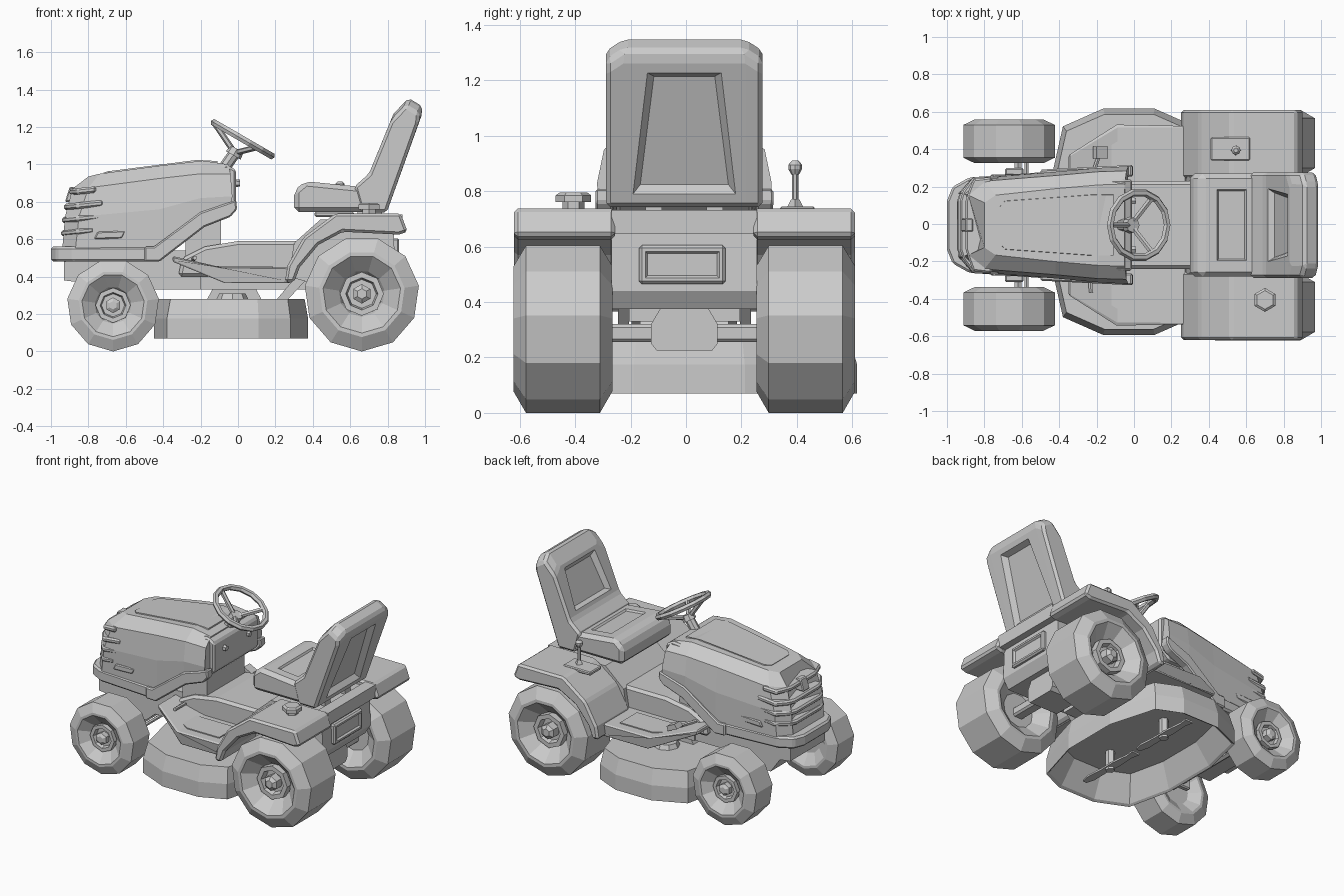
import bpy, bmesh, math
from mathutils import Vector, Matrix

old = bpy.data.objects.get("Cube")
if old:
    bpy.data.objects.remove(old, do_unlink=True)

grey = bpy.data.materials.new("plain_grey")
grey.use_nodes = True
grey.diffuse_color = (0.6, 0.6, 0.6, 1)
grey.node_tree.nodes["Principled BSDF"].inputs["Base Color"].default_value = (0.6, 0.6, 0.6, 1)
MID = -0.006   # y of the mower's own centre line
SIDES = (("left", 1), ("right", -1))


def loft(name, rings, bevel=0.0, recesses=(), twist=None):
    """Skin closed rings, cap both ends, chamfer, then sink chosen faces."""
    bm = bmesh.new()
    rows = [[bm.verts.new(Vector(p) + Vector((0, MID, 0))) for p in r] for r in rings]
    n = len(rows[0])
    for a, b in zip(rows, rows[1:]):
        for i in range(n):
            j = (i + 1) % n
            bm.faces.new((a[i], a[j], b[j], b[i]))
    bm.faces.new(rows[0][::-1])
    bm.faces.new(rows[-1])
    bmesh.ops.recalc_face_normals(bm, faces=bm.faces)
    if bevel:
        edges = [e for e in bm.edges if e.calc_face_angle(0) > 0.4]
        bmesh.ops.bevel(bm, geom=edges, offset=bevel, segments=1, affect='EDGES')
    for direction, width, depth, taper in recesses:
        d = Vector(direction).normalized()
        bm.normal_update()
        facing = [f for f in bm.faces if f.normal.dot(d) > 0.8]
        face = max(facing, key=lambda f: f.calc_area())
        bmesh.ops.inset_region(bm, faces=[face], thickness=width, depth=0, use_even_offset=True)
        middle = face.calc_center_median().z
        for v in face.verts:
            if v.co.z > middle:
                v.co.y = MID + (v.co.y - MID) * taper
        bmesh.ops.inset_region(bm, faces=[face], thickness=abs(depth), depth=depth)
    if twist:
        bm.transform(twist)
    mesh = bpy.data.meshes.new(name)
    bm.to_mesh(mesh)
    bm.free()
    mesh.materials.append(grey)
    obj = bpy.data.objects.new(name, mesh)
    bpy.context.collection.objects.link(obj)


def prism(name, pts, y0, y1, bevel=0.0, **kw):
    loft(name, [[(x, y, z) for x, z in pts] for y in (y0, y1)], bevel, **kw)


def slab(name, pts, z0, z1, bevel=0.0, **kw):
    loft(name, [[(x, y, z) for x, y in pts] for z in (z0, z1)], bevel, **kw)


def box(name, x, y, z, bevel=0.0, **kw):
    slab(name, [(x[0], y[0]), (x[1], y[0]), (x[1], y[1]), (x[0], y[1])], z[0], z[1], bevel, **kw)


def lathe(name, centre, axis, profile, n):
    """Profile of (radius, offset along axis)."""
    q = Vector(axis).to_track_quat('Z', 'Y')
    turn = [math.tau * i / n - math.pi / 2 for i in range(n)]
    loft(name, [[Vector(centre) + q @ Vector((r * math.cos(a), r * math.sin(a), o))
                 for a in turn] for r, o in profile])


def rod(name, p, q, r, n=8):
    d = Vector(q) - Vector(p)
    lathe(name, p, d, [(r, 0), (r, d.length)], n)


def mirrored(half):
    return half + [(x, -y) for x, y in reversed(half)]


# Wheels: chamfered tyre, dished rim, hub nut
def wheel(name, x, y, s, r, half):
    c = (x, s * y, r)
    lathe(name + "_tyre", c, (0, s, 0), [
        (r * .38, -half * .6), (r * .68, -half), (r * .75, -half), (r, -half * .75), (r, half * .75),
        (r * .75, half), (r * .68, half), (r * .40, half * .55), (r * .36, half * .4)], 11)
    lathe(name + "_rim", c, (0, s, 0), [
        (r * .38, 0), (r * .38, half * .72), (r * .28, half * .72), (r * .25, half * .5)], 8)
    lathe(name + "_hub", c, (0, s, 0), [(r * .17, 0), (r * .17, half * .8), (r * .09, half * .9)], 6)


for side, s in SIDES:
    wheel("front_wheel_" + side, -.668, .448, s, .247, .117)
    wheel("rear_wheel_" + side, .662, .438, s, .308, .178)

# Axles and gearbox
box("rear_axle", (.62, .70), (-.35, .35), (.255, .32), .012)
loft("gearbox", [[(.54, -y, z), (.76, -y, z), (.76, y, z), (.54, y, z)] for y, z in
                 ((.10, .225), (.12, .25), (.12, .32), (.085, .38))])
rod("front_axle", (-.62, -.36, .245), (-.62, .36, .245), .022, 6)
rod("tie_rod", (-.575, -.34, .235), (-.575, .34, .235), .012, 6)
for side, s in SIDES:
    box("steering_knuckle_" + side, (-.69, -.59), (s * .285 - .02, s * .285 + .02), (.21, .285), .008)

# Chassis
prism("front_frame", [(-.93, .38), (-.85, .37), (-.78, .27), (-.57, .27), (-.5, .33), (-.1, .33), (-.1, .54),
                      (-.93, .54)], -.19, .19)
box("middle_frame", (-.2, .40), (-.2, .2), (.33, .46))
loft("deck_hanger", [[(x0, -.16, z), (x1, -.16, z), (x1, .16, z), (x0, .16, z)] for x0, x1, z in
                     ((-.17, .13, .27), (-.13, .09, .345))])
for side, s in SIDES:
    prism("hanger_arm_" + side, [(.20, .27), (.26, .27), (.38, .40), (.31, .40)], s * .20, s * .24)
prism("tunnel", [(-.32, .40), (-.30, .50), (-.18, .56), (0, .59), (.36, .59), (.36, .40)], -.235, .235, .018)
prism("rear_body", [(.27, .40), (.30, .58), (.44, .705), (.83, .705), (.84, .44), (.80, .375), (.36, .375)],
      -.262, .262)
box("rear_panel", (.82, .862), (-.163, .148), (.465, .605), .01, recesses=[((1, 0, 0), .012, -.012, 1)])
box("rear_rail", (.80, .88), (-.262, .262), (.645, .732))

# Footplates, mats and fenders
for side, s in SIDES:
    plate = [(-.35, .51), (-.09, .45), (.28, .45), (.28, .365), (-.07, .365), (-.35, .48)]
    loft("footplate_" + side, [[(x, s * min(y, .53 + min(0, x + .09) * .6), z) for x, z in plate]
                               for y in (.18, .53)], .008)
    slab("foot_mat_" + side, [(-.20, s * .28), (.185, s * .28), (.185, s * .465), (-.06, s * .465),
                              (-.20, s * .38)], .44, .457)
    fender = [(.25, .37), (.265, .46), (.35, .61), (.52, .737), (.87, .737), (.907, .64), (.86, .625),
              (.56, .64), (.43, .57), (.33, .45), (.30, .37)]
    prism("fender_" + side, fender, s * .25, s * .615, .014)
prism("pedal", [(-.22, .50), (-.20, .53), (-.14, .50), (-.15, .47)], .355, .42)
rod("pedal_arm", (-.18, .39, .49), (-.24, .22, .49), .012, 6)
rod("brake_arm", (-.23, -.36, .50), (-.24, -.22, .49), .012, 6)

# Cutting deck, hollow underneath, with two blades
deck = mirrored([(-.45, .2), (-.38, .51), (-.165, .605), (.11, .605), (.28, .53), (.375, .2)])
loft("cutting_deck", [[(x * k, y * k + .018, z) for x, y in deck] for k, z in
                      ((.80, .235), (.97, .08), (1, .07), (1, .175), (.95, .28))])
for side, s in SIDES:
    rod("spindle_" + side, (-.03, s * .26, .10), (-.03, s * .26, .26), .03, 6)
    lathe("spindle_cover_" + side, (-.03, s * .26, .27), (0, 0, 1), [(.09, 0), (.07, .04)], 8)
    blade = mirrored([(-.24, .015), (-.18, .03), (-.06, .025), (.06, .03), (.18, .02), (.24, .03)])
    slab("blade_" + side, blade, .115, .127,
         twist=Matrix.Translation((-.03, s * .26, 0)) @ Matrix.Rotation(1.6, 4, 'Z'))

# Hood: rows of lower edge, waist, shoulder and crown from nose to dash
hood = [
    [(-.94, .17, .54), (-.925, .17, .72), (-.885, .16, .87), (-.80, .12, .935)],
    [(-.87, .25, .54), (-.85, .25, .72), (-.80, .235, .875), (-.74, .16, .95)],
    [(-.42, .28, .53), (-.42, .285, .76), (-.42, .265, .925), (-.42, .195, .993)],
    [(-.20, .30, .70), (-.20, .305, .82), (-.20, .285, .95), (-.19, .215, 1.02)],
    [(-.04, .31, .75), (-.03, .315, .83), (-.04, .29, .95), (-.05, .22, 1.0)]]
loft("hood", [r + [(x, -y, z) for x, y, z in reversed(r)] for r in hood])
crown = [(-.72, .10, .95), (-.69, .135, .958), (-.22, .17, 1.018), (-.11, .17, 1.012)]
crown += [(x, -y, z) for x, y, z in reversed(crown)]
loft("hood_top_panel", [[(x, y, z - .03) for x, y, z in crown], [(x, y * .95, z + .006) for x, y, z in crown]])

# Chin bumper and rising side trim
slab("chin_bumper", mirrored([(-1.0, .13), (-.97, .205), (-.88, .255), (-.42, .288)]), .48, .56, .012)
trim = [(-.50, .48), (-.42, .48), (-.18, .665), (-.04, .72), (-.005, .76), (-.01, .81), (-.20, .745), (-.45, .56),
        (-.50, .56)]
for side, s in SIDES:
    loft("side_trim_" + side, [[(x, s * (y + .05 * x), z) for x, z in trim] for y in (.26, .322)], .008)
    prism("side_light_" + side, [(-.77, .60), (-.62, .605), (-.60, .645), (-.75, .64)], s * .235, s * .27, .006)

# Grille louvres wrapping the nose, tilted down towards the front
for i, (z, nose, tail) in enumerate(((.615, -.945, -.77), (.685, -.94, -.74), (.755, -.93, -.72), (.835, -.90, -.76))):
    half = [(nose, .13), (nose + .015, .18), (-.86, .258 - .012 * (i == 3)), (tail, .258)]
    loft("grille_louvre_%d" % (i + 1), [[(x, y, z + h + .1 * (x - nose)) for x, y in mirrored(half)]
                                        for h in (0, .034)], .01)
prism("nose_plate", [(-.925, .80), (-.90, .88), (-.86, .88), (-.86, .80)], -.035, .035, .006)

# Dash and steering
prism("dash_tower", [(-.28, .50), (-.09, .50), (-.09, .76), (-.28, .76)], -.205, .205)
prism("dash", [(-.28, .70), (-.09, .70), (-.01, .77), (-.01, .97), (-.06, 1.0), (-.28, .98)], -.245, .245, .012)
for y in (-.13, .13):
    lathe("dash_knob", (-.02, y, .90), (1, 0, 0), [(.022, 0), (.018, .03)], 6)
tilt = Vector((.5, 0, .866))
centre = Vector((.025, 0, 1.135))
hub = centre - tilt * .085
rod("steering_column", (-.11, 0, .93), hub, .032)
lathe("steering_hub", hub, tilt, [(.045, -.015), (.04, .025)], 8)
quat = tilt.to_track_quat('Z', 'Y')
for i in range(3):
    a = math.tau * i / 3 + math.pi / 2
    rod("steering_spoke", hub, centre + quat @ Vector((.175 * math.cos(a), .175 * math.sin(a), 0)), .016, 6)
bpy.ops.mesh.primitive_torus_add(major_radius=.176, minor_radius=.02, major_segments=14, minor_segments=6,
                                 location=centre + Vector((0, MID, 0)), rotation=(0, math.radians(30), 0))
bpy.context.object.name = "steering_wheel"
bpy.context.object.data.materials.append(grey)

# Seat: crowned backrest with sunken front and rear panels
cushion = [(.30, .745), (.30, .86), (.36, .91), (.66, .88), (.78, .90), (.79, .745)]
prism("seat_cushion", cushion, -.275, .275, .025, recesses=[((0, 0, 1), .06, -.012, 1)])
back = [(.62, .88), (.70, .95), (.835, 1.28), (.915, 1.365), (.99, 1.32), (.985, 1.27), (.795, .742), (.66, .742)]
rings = []
for y, drop in ((-.282, .05), (-.22, .01), (0, 0), (.22, .01), (.282, .05)):
    rings.append([(x - drop * .4 * (z > 1.2), y, z - drop * (z > 1.2)) for x, z in back])
rings.pop(2)
loft("seat_back", rings, .016, recesses=[((1, 0, -.36), .035, -.035, .72), ((-1, 0, .4), .025, -.03, .85)])
for y in (-.11, .11):
    box("seat_mount", (.64, .77), (y - .03, y + .03), (.69, .76))

# Fuel cap and gear lever on the fenders
lathe("fuel_cap", (.70, -.40, .73), (0, 0, 1), [(.04, 0), (.04, .03), (.064, .03), (.064, .055), (.05, .065)], 6)
box("lever_plate", (.41, .62), (.345, .47), (.72, .745), .006)
rod("lever", (.545, .40, .73), (.545, .40, .87), .011, 6)
lathe("lever_boot", (.545, .40, .74), (0, 0, 1), [(.03, 0), (.015, .03)], 4)
lathe("lever_knob", (.545, .40, .86), (0, 0, 1), [(.014, 0), (.025, .02), (.025, .035), (.012, .05)], 8)
